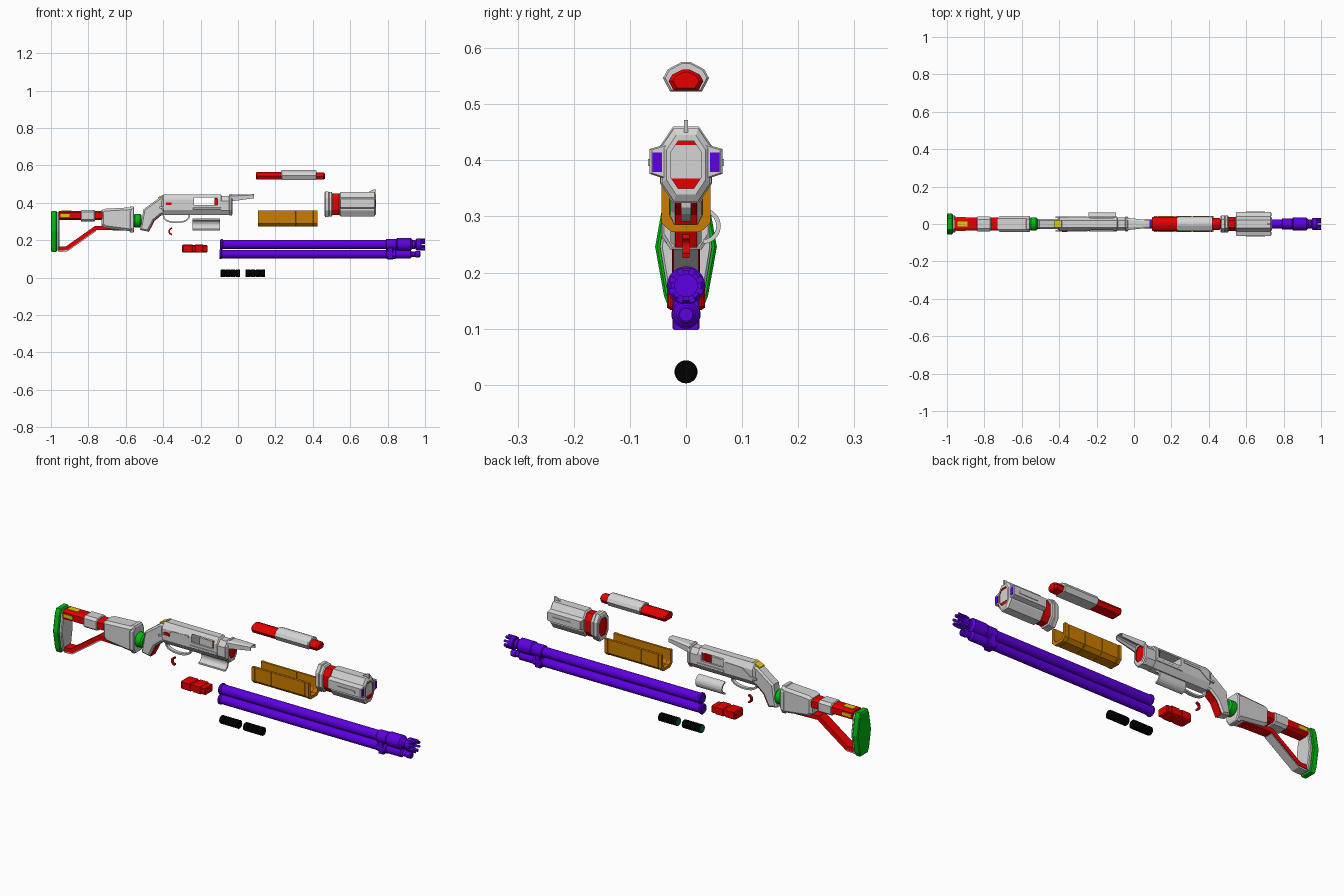
import bpy, bmesh
from math import cos, sin, pi, radians
from mathutils import Vector

if "Cube" in bpy.data.objects:
    bpy.data.objects.remove(bpy.data.objects["Cube"])

COLOURS = {
    "grey": (.66, .66, .66), "red": (.8, 0, 0), "purple": (.11, 0, .75), "orange": (.6, .2, 0),
    "green": (0, .5, .005), "black": (0, 0, 0), "yellow": (.75, .6, 0), "teal": (0, .16, .1),
}
materials = {}
for colour_name, rgb in COLOURS.items():
    material = bpy.data.materials.new(colour_name + " plastic")
    material.use_nodes = True
    material.diffuse_color = (*rgb, 1)
    material.node_tree.nodes["Principled BSDF"].inputs["Base Color"].default_value = (*rgb, 1)
    materials[colour_name] = material


def finish(name, bm, colours):
    bmesh.ops.recalc_face_normals(bm, faces=bm.faces[:])
    mesh = bpy.data.meshes.new(name)
    bm.to_mesh(mesh)
    bm.free()
    for colour in colours:
        mesh.materials.append(materials[colour])
    part = bpy.data.objects.new(name, mesh)
    bpy.context.collection.objects.link(part)
    return part


# Cross-sections, as y and z offsets from the middle of a part
def mirrored(right):
    return right + [(-y, z) for y, z in reversed(right)]


def octagon(half, height, flat=.5):
    return mirrored([(half * flat, -height), (half, -height * flat),
                     (half, height * flat), (half * flat, height)])


def circle(radius, sides=28):
    angles = [2 * pi * i / sides for i in range(sides)]
    return [(radius * cos(angle), radius * sin(angle)) for angle in angles]


def ridge(half, height):
    return mirrored([(half * .7, -height), (half, -height * .1),
                     (half * .8, height * .5), (half * .2, height)])


def trough(half, depth, wall):
    floor = wall if depth > 0 else -wall
    return mirrored([(half * .6, -depth), (half, -depth * .6), (half, depth), (half - wall, depth),
                     (half - wall, floor - depth * .6), (half * .5, floor - depth)])


def bar(name, colour, outline, z, start, end, lip=.004, tip=1, rise=0, hollow=None):
    """Cross-section run along x, with chamfered ends that may be hollowed."""
    inset = 1 - lip / max(y for y, _ in outline)
    stations = [(start, inset, 0), (start + lip, 1, 0), (end - lip, tip, rise), (end, tip * inset, rise)]
    if hollow:
        depth, bore = .005, .65
        stations = ([(start + depth, bore, 0), (start, bore, 0)] + stations
                    + [(end, bore * tip, rise), (end - depth, bore * tip, rise)])
    bm = bmesh.new()
    rings = [[bm.verts.new((x, y * size, z + lift + dz * size)) for y, dz in outline]
             for x, size, lift in stations]
    caps = [bm.faces.new(rings[0]), bm.faces.new(rings[-1])]
    count = len(outline)
    for lower, upper in zip(rings, rings[1:]):
        strip = [bm.faces.new((lower[i], lower[i - 1], upper[i - 1], upper[i])) for i in range(count)]
        if hollow and (lower is rings[0] or upper is rings[-1]):
            caps += strip
    if hollow:
        for face in caps:
            face.material_index = 1
    return finish(name, bm, [colour, hollow] if hollow else [colour])


def rod(name, colour, radius, z, start, end, **options):
    """Smooth round bar."""
    part = bar(name, colour, circle(radius), z, start, end, **options)
    bpy.ops.object.select_all(action="DESELECT")
    part.select_set(True)
    bpy.context.view_layer.objects.active = part
    bpy.ops.object.shade_smooth_by_angle(angle=radians(35))


def plate(name, colour, outline, half, y=0, chamfer=0):
    """Side outline in x and z, thickened both ways in y."""
    bm = bmesh.new()
    face = bm.faces.new([bm.verts.new((x, y - half, z)) for x, z in outline])
    for item in bmesh.ops.extrude_face_region(bm, geom=[face])["geom"]:
        if isinstance(item, bmesh.types.BMVert):
            item.co.y += half + half
    if chamfer:
        rims = [edge for edge in bm.edges if edge.verts[0].co.y == edge.verts[1].co.y]
        bmesh.ops.bevel(bm, geom=rims, offset=chamfer, segments=1, affect="EDGES")
    return finish(name, bm, [colour])


def box(name, colour, start, end, low, high, half, y=0, chamfer=0):
    return plate(name, colour, [(start, low), (end, low), (end, high), (start, high)], half, y, chamfer)


def stroke(name, colour, path, thick, half, y=0):
    """Flat band that follows a side path."""
    path = [Vector(point) for point in path]
    upper, lower = [], []
    for i, point in enumerate(path):
        along = path[min(i + 1, len(path) - 1)] - path[max(i - 1, 0)]
        normal = Vector((-along.y, along.x)).normalized() * thick / 2
        upper.append(point + normal)
        lower.append(point - normal)
    return plate(name, colour, upper + lower[::-1], half, y)


# Butt pad and smaller backing plate
pad = mirrored([(.055 * (1 - .45 * t * t), .11 * t) for t in (-1, -.8, 0, .8, 1)])
bar("butt_pad", "green", pad, .246, -1, -.968)
bar("butt_plate", "grey", [(y * .84, z * .92) for y, z in pad], .246, -.972, -.955)

# Stock tube, collar, body and joint
bar("stock_tube", "red", octagon(.035, .024, flat=.65), .332, -.96, -.72)
bar("stock_collar", "grey", octagon(.039, .031, flat=.65), .33, -.84, -.765)
plate("stock_body", "grey", [(-.73, .28), (-.71, .265), (-.56, .246), (-.56, .376), (-.71, .368), (-.73, .36)],
      half=.042, chamfer=.012)
bar("stock_rim", "grey", octagon(.043, .069, flat=.65), .31, -.58, -.555)
rod("stock_joint", "green", .036, .305, -.56, -.515, lip=.008)
box("stock_top_mark", "yellow", -.945, -.89, .353, .358, half=.014)

# Skeleton strut under the stock
strut = [(-.96, .155), (-.915, .157), (-.76, .266), (-.6, .262)]
stroke("skeleton_strut", "red", strut, thick=.022, half=.025)
stroke("strut_sole", "grey", [(x, z - .013) for x, z in strut[:3]], thick=.01, half=.022)

# Thin-walled receiver with a window through both sides
receiver = bar("receiver", "grey", octagon(.038, .055), .389, -.41, -.08, lip=.012)
for half, low, high in ((.028, .355, .428), (.1, .387, .427)):
    cutter = box("window_cutter", "grey", -.235, -.11, low, high, half)
    cutter.hide_render = True
    window = receiver.modifiers.new("window", "BOOLEAN")
    window.object = cutter
    window.solver = "EXACT"
    bpy.context.view_layer.objects.active = receiver
    bpy.ops.object.modifier_apply(modifier=window.name)
    bpy.data.objects.remove(cutter)
box("bolt_face", "red", -.125, -.108, .357, .426, half=.027)
bar("receiver_step", "grey", octagon(.036, .05), .385, -.1, -.04)
bar("receiver_rim", "grey", octagon(.039, .057), .389, -.048, -.03, hollow="red")
bar("receiver_nose", "grey", trough(.033, -.018, .007), .425, -.04, .085, lip=0, tip=.6, rise=.01)
stroke("receiver_top_mark", "yellow", [(-.425, .426), (-.385, .443)], thick=.009, half=.018)
box("receiver_side_mark", "red", -.385, -.355, .388, .402, half=.004, y=-.04)

# Grip, with its coloured underside
under = [(-.48, .246), (-.45, .305), (-.41, .338)]
plate("grip", "grey", [(-.525, .255), *under, (-.37, .342), (-.37, .44), (-.42, .427), (-.505, .365)],
      half=.028, chamfer=.008)
stroke("grip_underside", "red", under, thick=.008, half=.02)

# Raised details on both sides
for side in (-1, 1):
    box("stock_side_mark", "yellow", -.95, -.9, .324, .34, half=.002, y=side * .035)
    stroke("receiver_rib", "grey", [(-.42, .374), (-.385, .378), (-.34, .41), (-.25, .413)],
           thick=.01, half=.004, y=side * .037)
    box("receiver_sill", "grey", -.24, -.09, .362, .374, half=.003, y=side * .038, chamfer=.001)

# Trigger guard, loose trigger and loose bolt cover
sweep = [pi * i / 10 for i in range(11)]
stroke("trigger_guard", "grey", [(-.33 + .07 * cos(a), .34 - .045 * sin(a) ** .6) for a in sweep],
       thick=.008, half=.009)
stroke("trigger", "red", [(-.352 - .016 * sin(a), .247 + .017 * cos(a)) for a in sweep],
       thick=.008, half=.006)
shell_arc = [(.03 + r * sin(a), r * cos(a)) for r, arc in ((.032, sweep), (.024, sweep[::-1])) for a in arc]
bar("bolt_cover", "grey", shell_arc, .283, -.243, -.095, lip=0)

# Loose carrier block with ridges
bar("carrier_core", "red", octagon(.031, .019, flat=.8), .154, -.3, -.162)
for start, end in ((-.295, -.242), (-.232, -.185)):
    bar("carrier_ridge", "red", octagon(.034, .022, flat=.8), .155, start, end)

# Barrel with a toothed muzzle
barrel_z, magazine_z = .177, .125
rod("barrel", "purple", .024, barrel_z, -.09, .95)
rod("barrel_flange", "purple", .028, barrel_z, -.095, -.08, hollow="purple")
rod("muzzle_sleeve", "purple", .03, barrel_z, .79, .85)
rod("muzzle_collar", "purple", .034, barrel_z, .84, .935, lip=.012)
rod("muzzle_crown", "purple", .031, barrel_z, .95, .98, hollow="purple")
teeth = 8
for i in range(teeth):
    angle = 2 * pi * (i + .5) / teeth
    tooth = box("muzzle_tooth", "purple", .955, 1, -.005, .005, half=.006)
    tooth.location = (0, .026 * cos(angle), barrel_z + .026 * sin(angle))
    tooth.rotation_euler.x = angle

# Magazine tube and clamp
rod("magazine_tube", "purple", .022, magazine_z, -.095, .93, lip=.008)
rod("magazine_flange", "purple", .026, magazine_z, -.1, -.085, hollow="purple")
rod("magazine_sleeve", "purple", .025, magazine_z, .79, .845)
rod("magazine_neck", "purple", .014, magazine_z, .92, .95)
rod("magazine_cap", "purple", .017, magazine_z, .945, .975, hollow="purple")
box("barrel_clamp", "purple", .8, .83, .098, .165, half=.024, chamfer=.003)

# Two ribbed shells with coloured bases
for start in (-.093, .04):
    rod("shell_core", "black", .018, .023, start + .002, start + .1)
    rod("shell_base", "teal", .019, .023, start, start + .004, lip=.001)
    for i in range(4):
        front = start + .003 + i * .026
        rod("shell_rib", "black", .0205, .023, front, front + .023, lip=.002)

# Upper rail with sleeve; the rear part is wider
bar("top_rail_rear", "red", ridge(.037, .02), .544, .095, .24, lip=.006)
bar("top_rail_front", "red", ridge(.031, .019), .543, .4, .465, lip=.008)
bar("top_rail_sleeve", "grey", ridge(.041, .026), .549, .23, .42)

# Sliding fore grip: open trough with slightly raised bands
bar("fore_grip", "orange", trough(.04, .042, .011), .316, .11, .424, lip=0)
for start in (.107, .41):
    bar("fore_grip_flange", "orange", trough(.044, .043, .014), .315, start, start + .016, lip=0)
for i in range(3):
    start = .127 + i * .094
    bar("fore_grip_band", "orange", trough(.042, .042, .013), .315, start, start + .088, lip=.001)

# Muzzle shroud with neck, sight and side wings
shroud_z = .392
bar("shroud_rear_ring", "grey", octagon(.046, .068), shroud_z, .463, .488, hollow="red")
bar("shroud_second_ring", "grey", octagon(.045, .065), shroud_z, .484, .505)
bar("shroud_neck", "red", octagon(.038, .058), shroud_z, .5, .545)
bar("shroud", "grey", octagon(.043, .065), shroud_z, .54, .737, lip=.008, hollow="red")
plate("front_sight", "grey", [(.685, .45), (.735, .45), (.737, .472), (.725, .472)], half=.004)
wing = mirrored([(.035, -.03), (.065, -.02), (.065, .024), (.035, .033)])
bar("shroud_wings", "grey", wing, .396, .545, .733, lip=.004)
for side in (-1, 1):
    plate("wing_front_inset", "purple", [(.728, .379), (.735, .379), (.735, .414), (.728, .414)],
          half=.0085, y=side * .0515)
    box("wing_side_rib", "grey", .6, .7, .39, .402, half=.002, y=side * .066)
